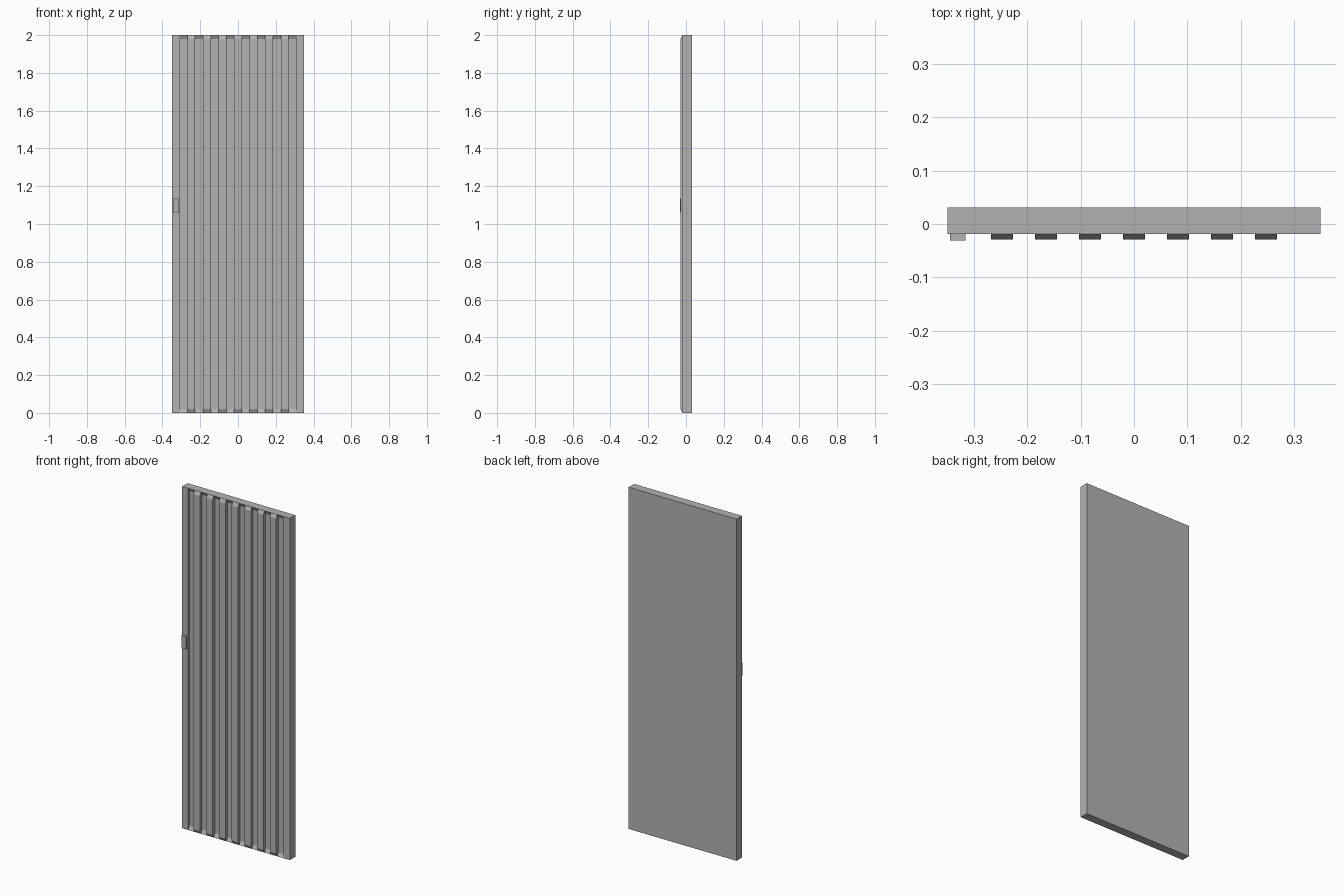
import bpy
import bmesh

if "Cube" in bpy.data.objects:
    bpy.data.objects.remove(bpy.data.objects["Cube"])

W, H = 0.349, 2.0              # half width, height
FRONT, BACK = -0.019, 0.031    # front and back planes
RELIEF, BEVEL = 0.01, 0.02     # groove depth / ridge height, sloped end length
FIELD, N = 0.309, 15           # half width of the ribbed area, strip count

grey = bpy.data.materials.new("dark_grey")
grey.diffuse_color = (0.45, 0.45, 0.45, 1)
grey.use_nodes = True
grey.node_tree.nodes["Principled BSDF"].inputs["Base Color"].default_value = grey.diffuse_color


def finish(bm, name):
    bmesh.ops.remove_doubles(bm, verts=bm.verts, dist=1e-5)
    bmesh.ops.recalc_face_normals(bm, faces=bm.faces)
    mesh = bpy.data.meshes.new(name)
    bm.to_mesh(mesh)
    bm.free()
    mesh.materials.append(grey)
    obj = bpy.data.objects.new(name, mesh)
    bpy.context.collection.objects.link(obj)
    return obj


def face(bm, pts):
    bm.faces.new([bm.verts.new(p) for p in pts])


# Ribbed door panel: alternating grooves and ridges with sloped ends
bm = bmesh.new()
xs = [-FIELD + 2 * FIELD * i / N for i in range(N + 1)]
edges = [-W] + xs + [W]


def profile(x, offset):
    y = FRONT + offset
    return [(x, FRONT, 0), (x, y, BEVEL), (x, y, H - BEVEL), (x, FRONT, H)]


offsets = [RELIEF if i % 2 == 0 else -RELIEF for i in range(N)]
for i, off in enumerate(offsets):
    a, b = profile(xs[i], off), profile(xs[i + 1], off)
    for k in range(3):
        face(bm, [a[k], b[k], b[k + 1], a[k + 1]])

# Step walls between neighbouring strips
face(bm, profile(xs[0], offsets[0]))
face(bm, profile(xs[-1], offsets[-1]))
for i in range(1, N):
    a, b = profile(xs[i], offsets[i - 1]), profile(xs[i], offsets[i])
    face(bm, a + [b[2], b[1]])

# Flat front margins, sides, back, top and bottom
for s in (-1, 1):
    face(bm, [(s * W, FRONT, 0), (s * FIELD, FRONT, 0), (s * FIELD, FRONT, H), (s * W, FRONT, H)])
    face(bm, [(s * W, FRONT, 0), (s * W, BACK, 0), (s * W, BACK, H), (s * W, FRONT, H)])
face(bm, [(-W, BACK, 0), (W, BACK, 0), (W, BACK, H), (-W, BACK, H)])
for z in (0, H):
    face(bm, [(x, FRONT, z) for x in edges] + [(W, BACK, z), (-W, BACK, z)])
finish(bm, "door_panel")

# Small latch plate on the left margin
bm = bmesh.new()
bmesh.ops.create_cube(bm, size=1)
bmesh.ops.scale(bm, vec=(0.029, 0.012, 0.074), verts=bm.verts)
latch = finish(bm, "latch_plate")
latch.location = (-0.33, FRONT - 0.006, 1.097)
